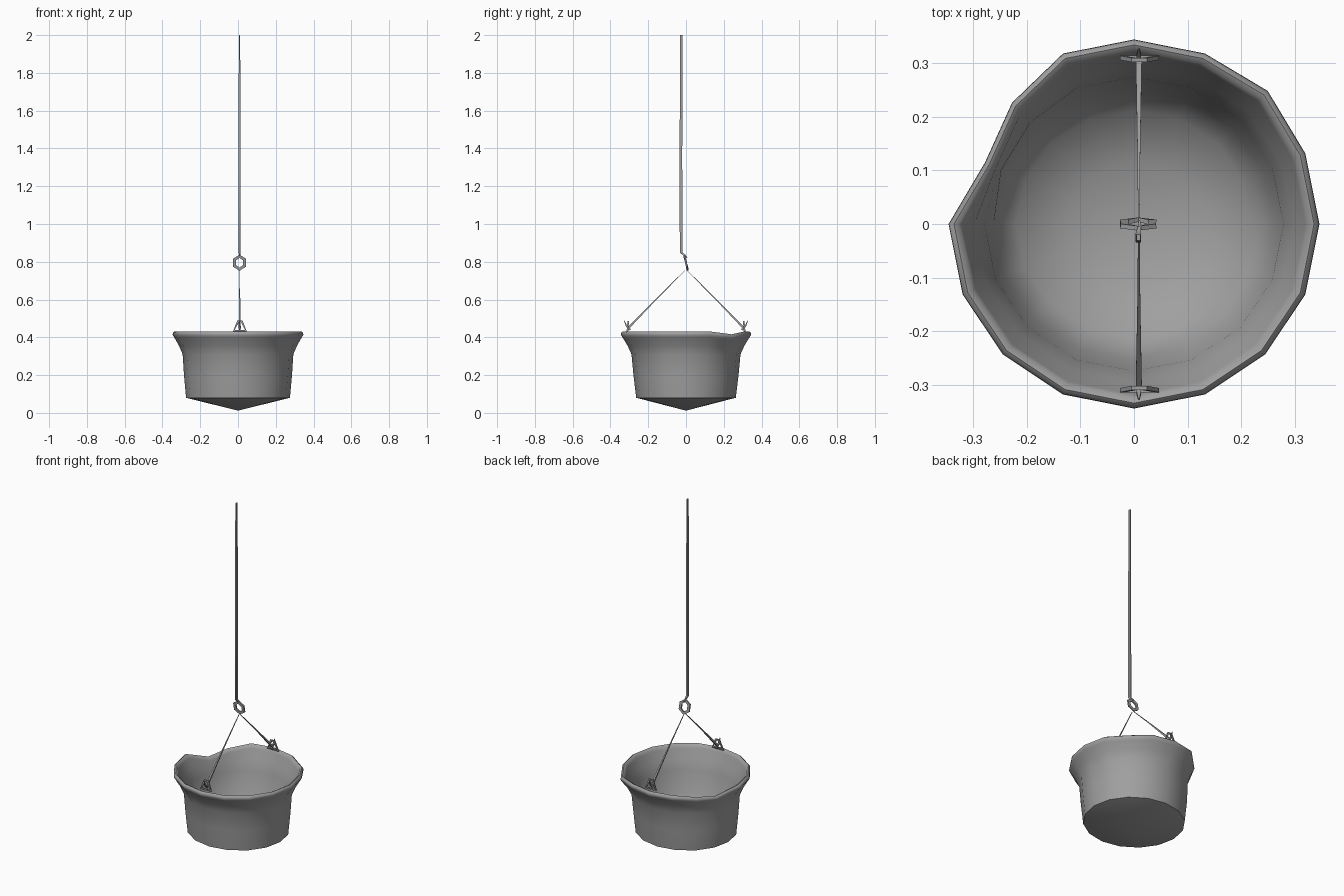
import bpy, bmesh, math
from mathutils import Vector

if "Cube" in bpy.data.objects:
    bpy.data.objects.remove(bpy.data.objects["Cube"])

grey = bpy.data.materials.new("iron grey")
grey.use_nodes = True
grey.diffuse_color = (0.35, 0.35, 0.35, 1)
grey.node_tree.nodes["Principled BSDF"].inputs["Base Color"].default_value = grey.diffuse_color

SIDES = 16
DENT = {6: (0.93, -0.02), 7: (0.87, -0.04), 2: (1.02, -0.015)}  # rim scale, rim drop


def finish(name, bm, angle=None):
    bmesh.ops.recalc_face_normals(bm, faces=bm.faces)
    mesh = bpy.data.meshes.new(name)
    bm.to_mesh(mesh)
    bm.free()
    mesh.materials.append(grey)
    obj = bpy.data.objects.new(name, mesh)
    bpy.context.collection.objects.link(obj)
    if angle:
        bpy.ops.object.select_all(action='DESELECT')
        obj.select_set(True)
        bpy.context.view_layer.objects.active = obj
        bpy.ops.object.shade_smooth_by_angle(angle=math.radians(angle))
    return obj


def tube(name, path, radii, sides=4, closed=False, squash=(1, 1)):
    """Sweep a small polygon along a path, with one radius per point."""
    pts = [Vector(p) for p in path]
    n = len(pts)
    bm = bmesh.new()
    rings = []
    for i, p in enumerate(pts):
        if closed:
            t = pts[(i + 1) % n] - pts[i - 1]
        else:
            t = pts[min(i + 1, n - 1)] - pts[max(i - 1, 0)]
        t.normalize()
        ref = Vector((1, 0, 0)) if abs(t.x) < 0.1 else Vector((0, 1, 0))
        if closed:
            ref = Vector((0, 1, 0))
        u = (ref - t * ref.dot(t)).normalized()
        v = t.cross(u)
        ring = []
        for k in range(sides):
            a = math.tau * (k + 0.5) / sides
            ring.append(bm.verts.new(p + (u * math.cos(a) * squash[0]
                                          + v * math.sin(a) * squash[1]) * radii[i]))
        rings.append(ring)
    for i in range(n if closed else n - 1):
        a, b = rings[i], rings[(i + 1) % n]
        for k in range(sides):
            m = (k + 1) % sides
            bm.faces.new((a[k], a[m], b[m], b[k]))
    if not closed:
        bm.faces.new(rings[0])
        bm.faces.new(rings[-1])
    return finish(name, bm, 50)


# Bucket: outer wall, rolled lip and bowl-shaped inside, dented at the rim
# Each row is radius, height, share of the rim dent
profile = [(0.275, 0.08, 0), (0.286, 0.2, 0), (0.293, 0.31, 0.3), (0.312, 0.355, 0.6),
           (0.338, 0.4, 1), (0.346, 0.412, 1), (0.345, 0.424, 1), (0.336, 0.431, 1),
           (0.326, 0.426, 1), (0.32, 0.41, 1), (0.298, 0.355, 0.6), (0.279, 0.3, 0.3),
           (0.262, 0.17, 0), (0.22, 0.11, 0), (0.12, 0.07, 0)]
bm = bmesh.new()
rings = []
for r, z, share in profile:
    ring = []
    for k in range(SIDES):
        scale, drop = DENT.get(k, (1, 0))
        a = math.tau * k / SIDES
        rr = r * (1 + (scale - 1) * share)
        # the body is a little narrower front to back
        depth = 0.95 + 0.045 * min(1, z / 0.4)
        ring.append(bm.verts.new((rr * math.cos(a), rr * math.sin(a) * depth,
                                  z + drop * share)))
    rings.append(ring)
for a, b in zip(rings, rings[1:]):
    for k in range(SIDES):
        m = (k + 1) % SIDES
        bm.faces.new((a[k], a[m], b[m], b[k]))
for ring, z in ((rings[0], 0.012), (rings[-1], 0.055)):
    tip = bm.verts.new((0, 0, z))
    for k in range(SIDES):
        bm.faces.new((ring[k], ring[(k + 1) % SIDES], tip))
finish("bucket", bm, 60)

# Hanging rod, flat and tapering towards the top, with a hooked foot
tube("hanging_rod",
     [(0.008, -0.025, 2), (0.008, -0.026, 1.74), (0.008, -0.027, 1.3),
      (0.008, -0.025, 0.85), (0.01, -0.01, 0.835), (0.01, 0.006, 0.822)],
     [0.008, 0.009, 0.01, 0.011, 0.007, 0.003], squash=(0.65, 1))

# Ring that joins the rod to the cords
tube("hook_ring",
     [(0.008 + 0.03 * math.sin(a), -0.008 * math.cos(a), 0.795 + 0.034 * math.cos(a))
      for a in (math.tau * i / 6 for i in range(6))],
     [0.012] * 6, closed=True, squash=(0.5, 1))

# A cord, a shackle and its pin at the front and back of the rim
for side, label in ((-1, "front"), (1, "back")):
    y = side * 0.31
    tube(label + "_cord",
         [(0.009, side * 0.004, 0.755), (0.009, side * 0.15, 0.61), (0.009, side * 0.305, 0.45)],
         [0.002, 0.004, 0.008])
    tube(label + "_shackle",
         [(-0.022, y, 0.434), (0.0, y - side * 0.004, 0.484),
          (0.02, y - side * 0.004, 0.484), (0.042, y, 0.434)],
         [0.008] * 4, closed=True, squash=(0.7, 1))
    tube(label + "_pin",
         [(0.009, y - side * 0.015, 0.44), (0.009, y + side * 0.005, 0.46),
          (0.009, y + side * 0.017, 0.488)],
         [0.007, 0.006, 0.002])
